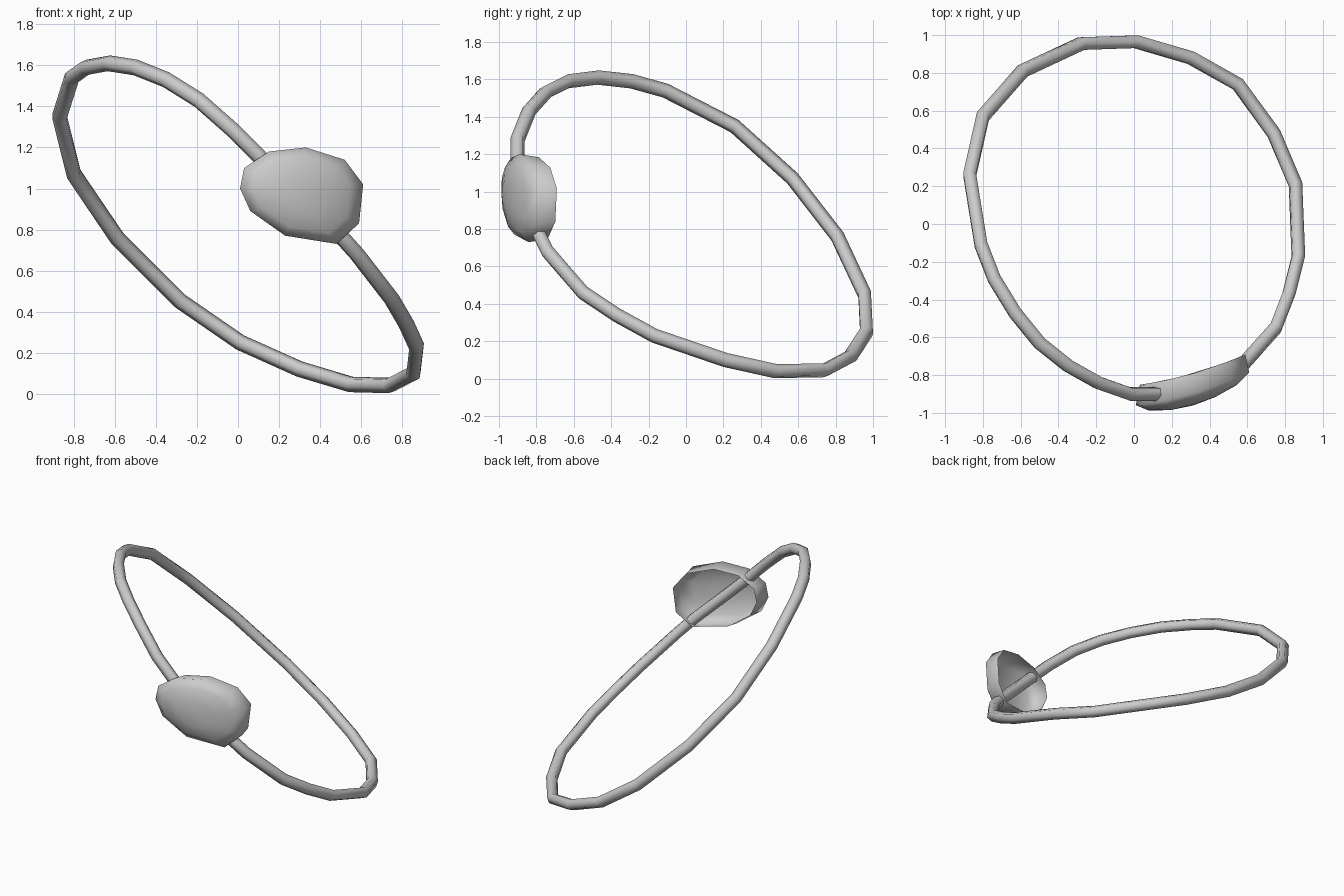
import bpy, bmesh
from mathutils import Vector

if "Cube" in bpy.data.objects:
    bpy.data.objects.remove(bpy.data.objects["Cube"])

# Strap: one closed tilted loop that passes behind the patch
path = [(0.14, -0.90, 1.12), (-0.02, -0.90, 1.28), (-0.19, -0.84, 1.43),
        (-0.35, -0.75, 1.53), (-0.50, -0.63, 1.59), (-0.63, -0.47, 1.61),
        (-0.74, -0.29, 1.59), (-0.81, -0.11, 1.54), (-0.87, 0.26, 1.35),
        (-0.80, 0.57, 1.07), (-0.59, 0.81, 0.76), (-0.28, 0.955, 0.45),
        (0.01, 0.965, 0.25), (0.30, 0.88, 0.12), (0.55, 0.74, 0.045),
        (0.74, 0.48, 0.04), (0.855, 0.21, 0.10), (0.87, -0.17, 0.23),
        (0.82, -0.37, 0.34), (0.75, -0.55, 0.46), (0.58, -0.74, 0.68),
        (0.49, -0.79, 0.78)]
curve = bpy.data.curves.new("strap", 'CURVE')
curve.dimensions = '3D'
curve.bevel_depth = 0.039
curve.bevel_resolution = 1
spline = curve.splines.new('POLY')
spline.points.add(len(path) - 1)
for p, co in zip(spline.points, path):
    p.co = (*co, 1)
spline.use_cyclic_u = True
strap = bpy.data.objects.new("strap", curve)
bpy.context.collection.objects.link(strap)
bpy.context.view_layer.objects.active = strap
strap.select_set(True)
bpy.ops.object.convert(target='MESH')
strap = bpy.context.object
bpy.ops.object.shade_smooth_by_angle(angle=1.1)
strap.select_set(False)

# Patch: shallow open cup, curved around the head, lofted from its outline
outline = [(0.01, 1.0), (0.03, 1.1), (0.15, 1.18), (0.33, 1.2), (0.52, 1.14),
           (0.61, 1.02), (0.59, 0.83), (0.48, 0.73), (0.23, 0.77), (0.06, 0.89)]
centre = Vector((0.31, 0.97))


def bend(x):
    return -0.96 + 0.12 * x + 0.27 * x * x


bm = bmesh.new()
rings = []
# (scale of outline, offset in depth) from back rim to front face
for scale, depth in [(0.93, 0.105), (1.0, 0.0), (0.78, -0.038), (0.4, -0.058)]:
    ring = []
    for co in outline:
        x, z = centre + (Vector(co) - centre) * scale
        ring.append(bm.verts.new((x, bend(x) + depth, z)))
    rings.append(ring)
n = len(outline)
for a, b in zip(rings, rings[1:]):
    for i in range(n):
        j = (i + 1) % n
        bm.faces.new((a[i], a[j], b[j], b[i]))
tip = bm.verts.new((centre.x, bend(centre.x) - 0.065, centre.y))
for i in range(n):
    bm.faces.new((rings[-1][i], rings[-1][(i + 1) % n], tip))
bmesh.ops.recalc_face_normals(bm, faces=bm.faces)
if tip.normal.y > 0:
    bmesh.ops.reverse_faces(bm, faces=bm.faces)
mesh = bpy.data.meshes.new("eye_patch")
bm.to_mesh(mesh)
bm.free()
patch = bpy.data.objects.new("eye_patch", mesh)
bpy.context.collection.objects.link(patch)
bpy.context.view_layer.objects.active = patch
patch.select_set(True)
bpy.ops.object.shade_smooth_by_angle(angle=1.3)
